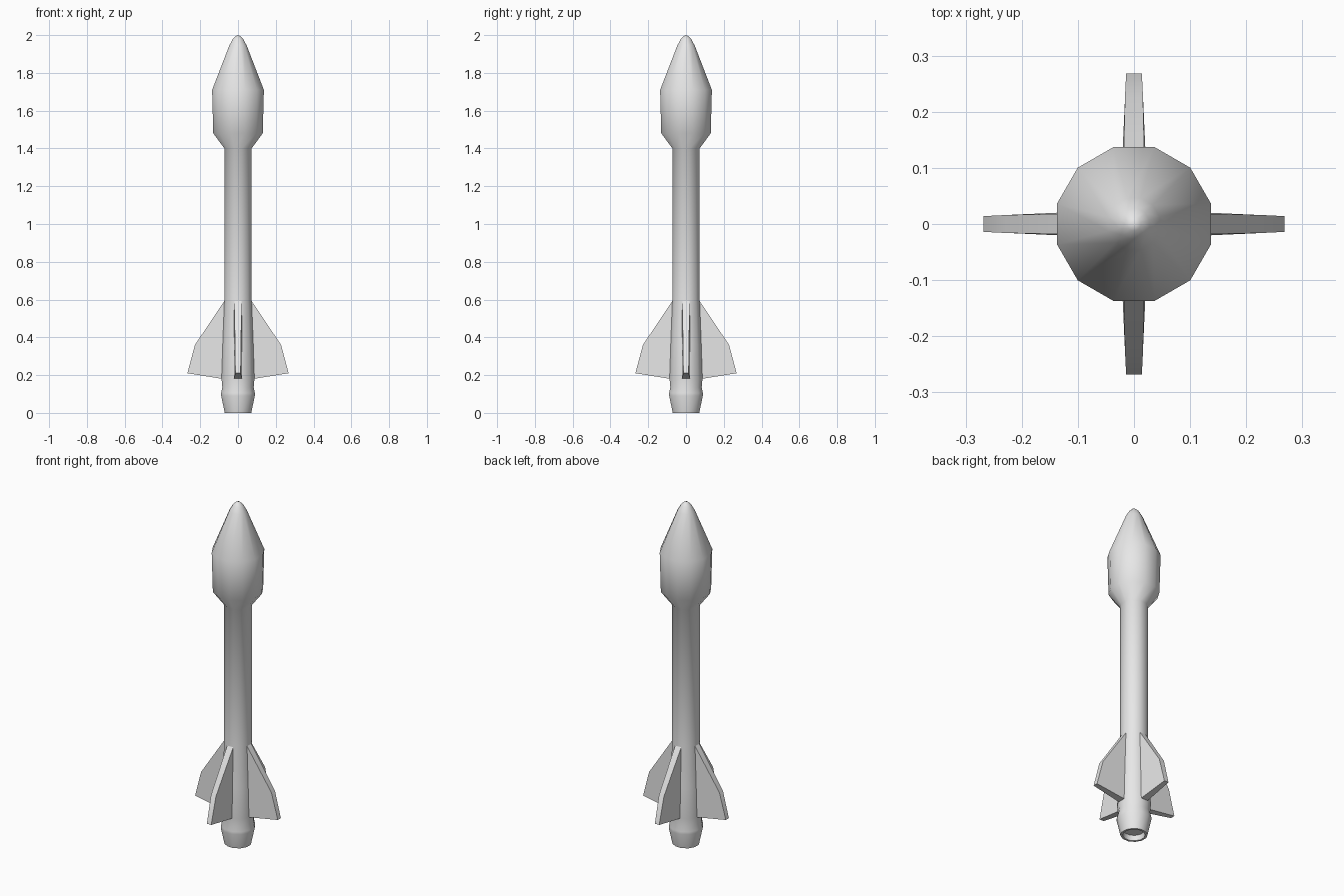
import bpy, bmesh, math

if "Cube" in bpy.data.objects:
    bpy.data.objects.remove(bpy.data.objects["Cube"])

grey = bpy.data.materials.new("light_grey")
grey.diffuse_color = (0.8, 0.8, 0.8, 1)
grey.use_nodes = True
grey.node_tree.nodes["Principled BSDF"].inputs["Base Color"].default_value = grey.diffuse_color
C = math.cos(math.radians(15))  # profile widths are measured across flats


def finish(bm, name, angle):
    bmesh.ops.recalc_face_normals(bm, faces=bm.faces)
    me = bpy.data.meshes.new(name)
    bm.to_mesh(me)
    bm.free()
    me.materials.append(grey)
    ob = bpy.data.objects.new(name, me)
    bpy.context.collection.objects.link(ob)
    bpy.ops.object.select_all(action='DESELECT')
    ob.select_set(True)
    bpy.context.view_layer.objects.active = ob
    bpy.ops.object.shade_smooth_by_angle(angle=math.radians(angle))
    return ob


def lathe(name, profile, sides=12):
    """Turn (half width, height) points around z; ends are closed."""
    bm = bmesh.new()
    rings = []
    for w, z in profile:
        if w == 0:
            rings.append([bm.verts.new((0, 0, z))] * sides)
            continue
        rings.append([bm.verts.new((w / C * math.cos(a), w / C * math.sin(a), z))
                      for a in (math.radians(15) + i * math.tau / sides for i in range(sides))])
    for lo, hi in zip(rings, rings[1:]):
        for i in range(sides):
            j = (i + 1) % sides
            quad = list(dict.fromkeys((lo[i], lo[j], hi[j], hi[i])))
            bm.faces.new(quad)
    return finish(bm, name, 40)


# Rocket body: recessed nozzle, flared tail, tube, wide head and rounded nose
lathe("rocket_body", [
    (0, 0.03), (0.054, 0.03), (0.058, 0.0), (0.07, 0.0), (0.089, 0.09), (0.089, 0.105),
    (0.083, 0.135), (0.087, 0.18), (0.081, 0.36), (0.072, 0.60), (0.072, 1.40),
    (0.131, 1.48), (0.137, 1.71), (0.046, 1.945), (0.027, 1.98), (0.012, 1.995), (0, 2.0)])

# Four tapered fins: (radius, height, half thickness)
outline = [(0.05, 0.625, 0.020), (0.228, 0.36, 0.016), (0.268, 0.21, 0.014), (0.05, 0.175, 0.024)]
for k, side in enumerate(("right", "back", "left", "front")):
    bm = bmesh.new()
    ca, sa = round(math.cos(k * math.pi / 2)), round(math.sin(k * math.pi / 2))
    a, b = [[bm.verts.new((r * ca - s * t * sa, r * sa + s * t * ca, z))
             for r, z, t in outline] for s in (1, -1)]
    bm.faces.new(a)
    bm.faces.new(b[::-1])
    for i in range(4):
        j = (i + 1) % 4
        bm.faces.new((a[i], b[i], b[j], a[j]))
    finish(bm, "fin_" + side, 30)
